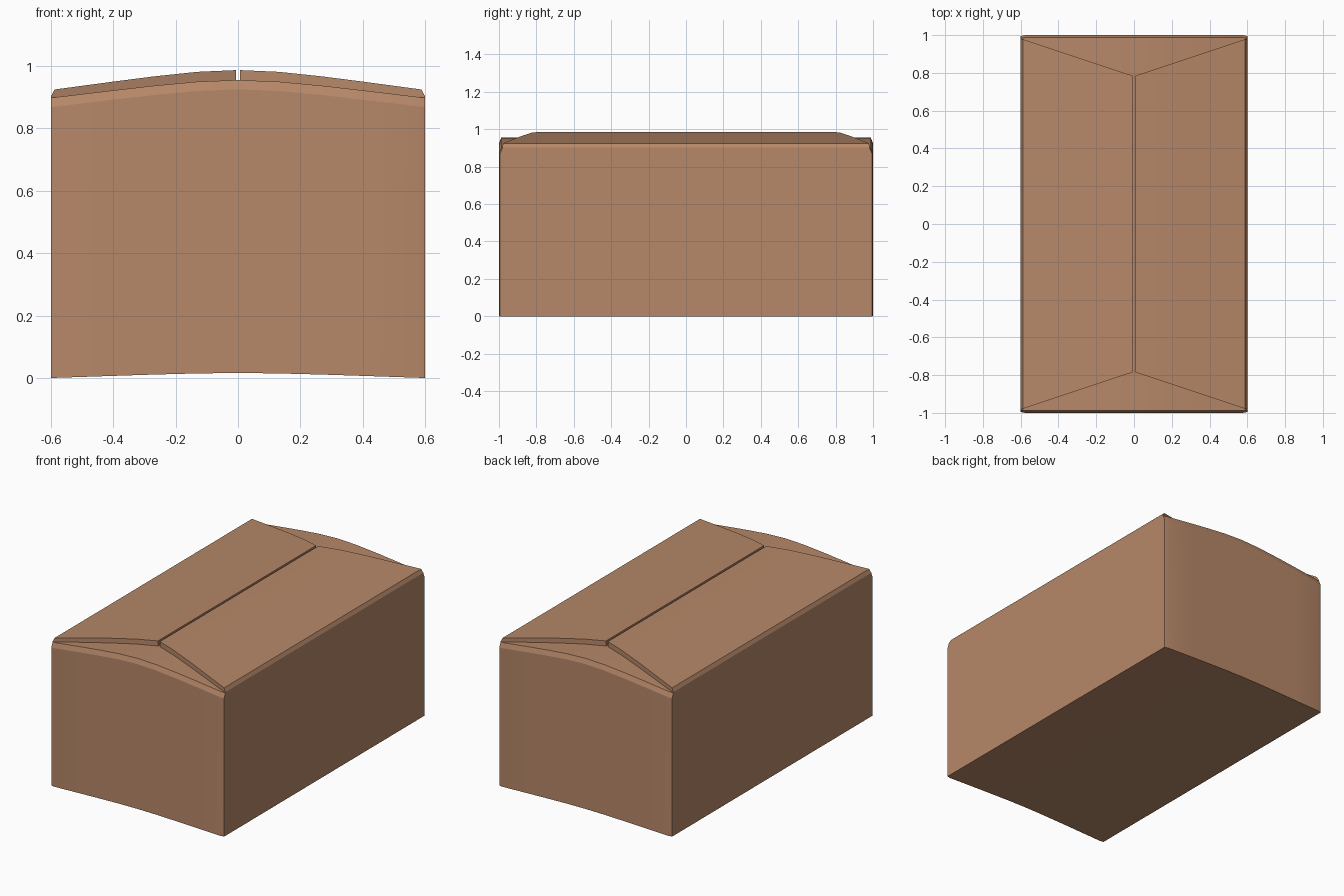
import bpy

if "Cube" in bpy.data.objects:
    bpy.data.objects.remove(bpy.data.objects["Cube"])

# single cardboard colour
card = bpy.data.materials.new("cardboard brown")
card.diffuse_color = (0.47, 0.245, 0.14, 1)
card.use_nodes = True
card.node_tree.nodes["Principled BSDF"].inputs["Base Color"].default_value = card.diffuse_color


def arch(x):
    """Gentle bulge across the width: 1 at the centre, 0 at the sides."""
    pts = [(0, 1), (0.13, 0.91), (0.27, 0.68), (0.4, 0.42), (0.6, 0)]
    x = min(abs(x), 0.6)
    for (x0, v0), (x1, v1) in zip(pts, pts[1:]):
        if x <= x1:
            return v0 + (v1 - v0) * (x - x0) / (x1 - x0)


def loft(name, rings):
    """Closed solid through equal-length rings, capped at both ends."""
    n = len(rings[0])
    verts = [v for r in rings for v in r]
    faces = [(i * n + j, i * n + (j + 1) % n, (i + 1) * n + (j + 1) % n, (i + 1) * n + j)
             for i in range(len(rings) - 1) for j in range(n)]
    faces += [tuple(reversed(range(n))), tuple(range(len(verts) - n, len(verts)))]
    me = bpy.data.meshes.new(name)
    me.from_pydata(verts, [], faces)
    ob = bpy.data.objects.new(name, me)
    bpy.context.collection.objects.link(ob)
    me.materials.append(card)
    bpy.context.view_layer.objects.active = ob
    ob.select_set(True)
    bpy.ops.object.mode_set(mode='EDIT')
    bpy.ops.mesh.select_all(action='SELECT')
    bpy.ops.mesh.normals_make_consistent(inside=False)
    bpy.ops.object.mode_set(mode='OBJECT')
    bpy.ops.object.shade_smooth_by_angle(angle=0.35)
    ob.select_set(False)
    return ob


# box body with arched bottom, end walls and folded end flaps
half = [0, 0.13, 0.27, 0.4, 0.575, 0.6]
stations = [-x for x in reversed(half[1:])] + half
rings = []
for x in stations:
    a = arch(x)
    y = 0.995 if abs(x) > 0.59 else 1.0
    low, mid, top = 0.016 * a, 0.868 + 0.057 * a, 0.898 + 0.057 * a
    rings.append([(x, -y, low), (x, -y, mid), (x, -y + 0.012, top),
                  (x, y - 0.012, top), (x, y, mid), (x, y, low)])
loft("box_body", rings)


# long top flaps, tapered to a trapezoid with a slit between them
def flap(name, side):
    rings = []
    for x in [0.007, 0.13, 0.27, 0.4, 0.588, 0.6]:
        a = arch(x)
        y = 0.785 + (0.982 - 0.785) * (x - 0.007) / 0.593
        top = 0.923 + 0.064 * a if x < 0.595 else 0.902
        low = 0.890 + 0.057 * a
        rings.append([(side * x, -y, low), (side * x, -y, top),
                      (side * x, y, top), (side * x, y, low)])
    loft(name, rings)


flap("left_top_flap", -1)
flap("right_top_flap", 1)
